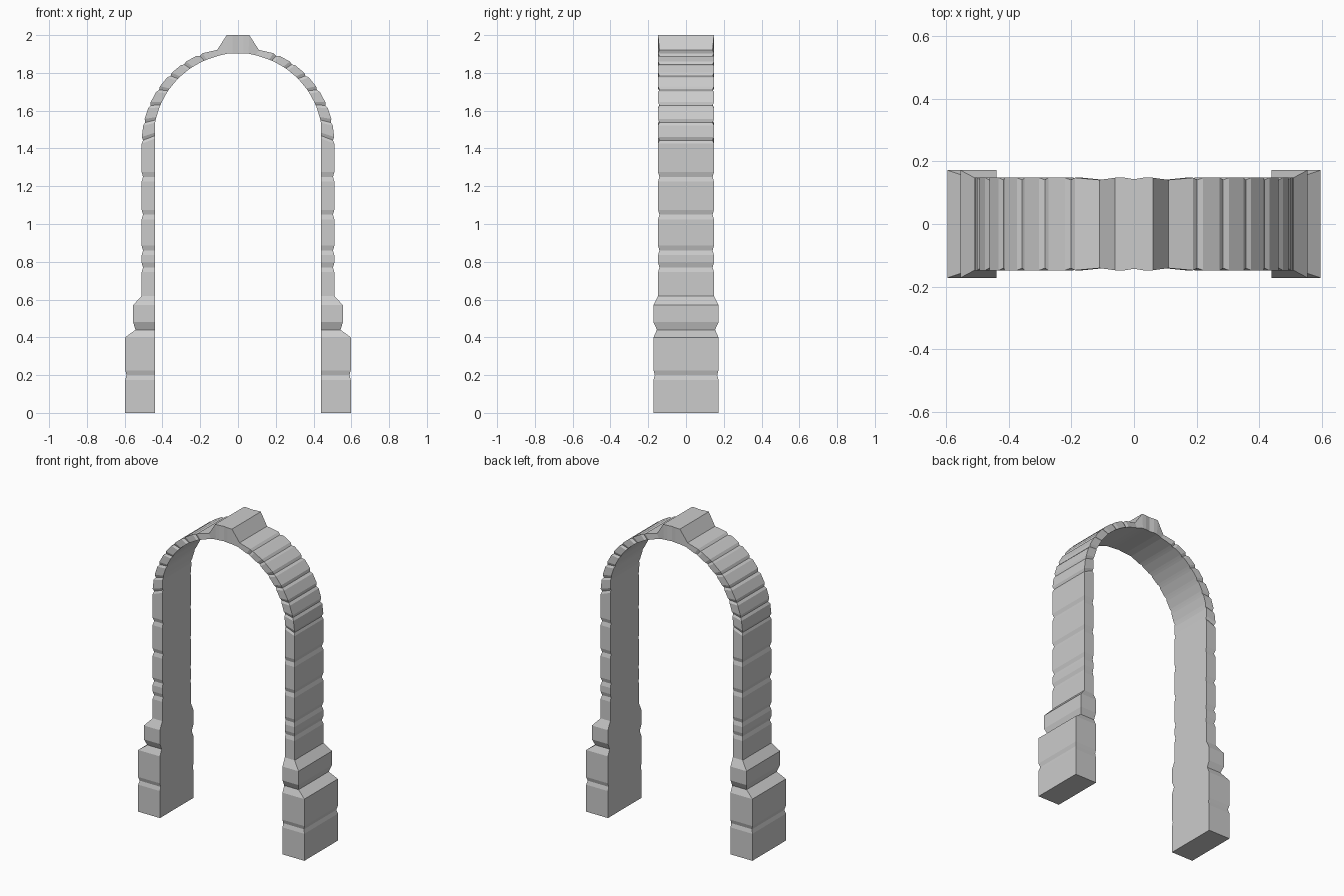
import bpy, bmesh
from math import sin, cos, radians

if "Cube" in bpy.data.objects:
    bpy.data.objects.remove(bpy.data.objects["Cube"])

INNER, OUTER = 0.44, 0.51     # leg faces
HALF, BASE_HALF = 0.148, 0.172  # half depths
DENT = 0.007                  # depth of the stone joints

# each station: inner (x, z), outer (x, z), half depth
stations = []


def leg(z, outer, half):
    stations.append(((INNER, z), (outer, z), half))


def leg_joint(z, outer, half, w=0.025):
    leg(z - w, outer, half)
    leg(z, outer - DENT, half - DENT)
    leg(z + w, outer, half)


def arch(deg, dent=0.0):
    a = radians(deg)
    r = OUTER - dent
    stations.append(((min(INNER, 0.446 * cos(a)), 1.456 + 0.446 * sin(a)),
                     (r * cos(a), 1.43 + r * sin(a)), HALF - dent))


# footing block and moulded collar
leg(0, 0.597, BASE_HALF)
leg_joint(0.2, 0.597, BASE_HALF)
leg(0.40, 0.597, BASE_HALF)
leg(0.44, 0.543, 0.154)
leg(0.48, 0.555, BASE_HALF)
leg(0.57, 0.555, BASE_HALF)
leg(0.62, OUTER, HALF)

# straight shaft
for z in (0.77, 0.86, 1.05, 1.25):
    leg_joint(z, OUTER, HALF)

# curved stones
for i in range(7):
    d = 1.5 + 10.8 * i
    arch(d - 2)
    arch(d, DENT)
    arch(d + 2)

# keystone
stations.append(((0.095, 1.893), (0.11, 1.922), HALF - DENT))
stations.append(((0.055, 1.902), (0.06, 2.0), HALF))
stations.append(((0.03, 1.903), (0.03, 2.0), HALF))
stations.append(((0, 1.903), (0, 2.0), HALF - 0.005))

# skin the half arch
bm = bmesh.new()
rings = []
for (xi, zi), (xo, zo), h in stations:
    rings.append([bm.verts.new(p) for p in
                  ((xi, -h, zi), (xo, -h, zo), (xo, h, zo), (xi, h, zi))])
for a, b in zip(rings, rings[1:]):
    for k in range(4):
        n = (k + 1) % 4
        bm.faces.new((a[k], a[n], b[n], b[k]))
bm.faces.new(rings[0][::-1])
bmesh.ops.recalc_face_normals(bm, faces=bm.faces)
mesh = bpy.data.meshes.new("stone_archway")
bm.to_mesh(mesh)
bm.free()
obj = bpy.data.objects.new("stone_archway", mesh)
bpy.context.collection.objects.link(obj)

# mirror to the other leg
mir = obj.modifiers.new("mirror", 'MIRROR')
mir.use_axis[0] = True
mir.use_clip = True
